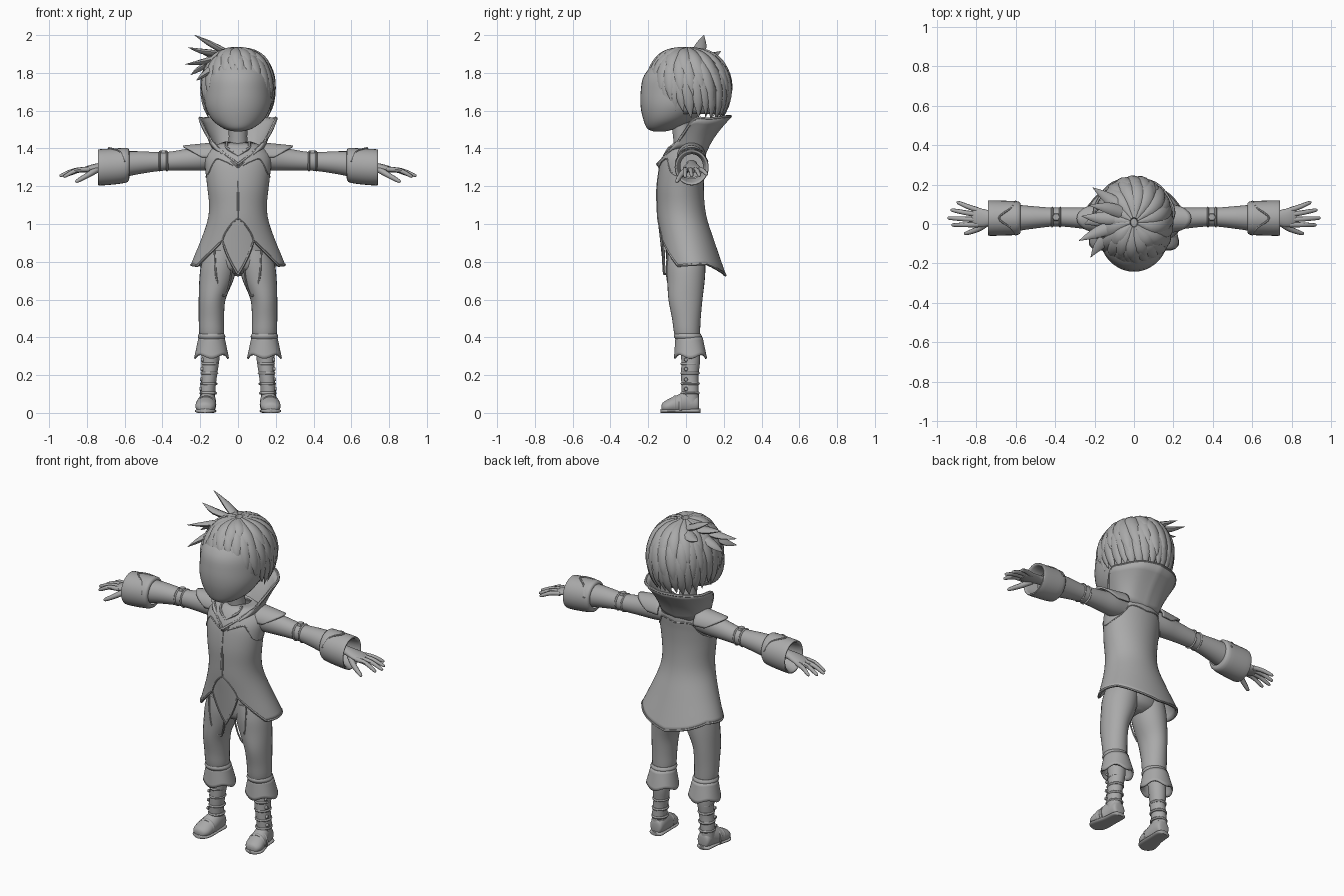
import bpy, bmesh, random
from math import sin, cos, pi, radians, asin
from mathutils import Vector

random.seed(4)
cube = bpy.data.objects.get("Cube")
if cube:
    bpy.data.objects.remove(cube)

grey = bpy.data.materials.new("plain grey")
grey.use_nodes = True
GREY = (0.4, 0.4, 0.4, 1)
grey.diffuse_color = GREY
grey.node_tree.nodes["Principled BSDF"].inputs["Base Color"].default_value = GREY
parts = []


def smooth(rows, k=4):
    """Catmull-Rom resampling of a list of equal-length tuples."""
    out = []
    for i in range(len(rows) - 1):
        a, b, c, d = (rows[max(0, min(len(rows) - 1, i + j))] for j in (-1, 0, 1, 2))
        for s in range(k):
            t = s / k
            out.append(tuple(q + .5 * t * (r - p + t * (2 * p - 5 * q + 4 * r - w + t * (3 * (q - r) + w - p)))
                             for p, q, r, w in zip(a, b, c, d)))
    return out + [tuple(rows[-1])]


def lerp_table(table, key):
    """Linear lookup in rows sorted by their first column."""
    for a, b in zip(table, table[1:]):
        if key <= b[0]:
            t = max(0, (key - a[0]) / (b[0] - a[0]))
            return [p + (q - p) * t for p, q in zip(a, b)]
    return list(table[-1])


def skin(name, rows, wrap=True, caps=True, thick=0, mirror=False):
    """Mesh from rows of points."""
    bm = bmesh.new()
    grid = [[bm.verts.new(p) for p in row] for row in rows]
    n = len(rows[0])
    for a, b in zip(grid, grid[1:]):
        for i in range(n if wrap else n - 1):
            j = (i + 1) % n
            bm.faces.new((a[i], a[j], b[j], b[i]))
    if caps and wrap:
        bm.faces.new(grid[0])
        bm.faces.new(grid[-1])
    bmesh.ops.recalc_face_normals(bm, faces=bm.faces)
    return finish(name, bm, thick, mirror)


def finish(name, bm, thick=0, mirror=False):
    me = bpy.data.meshes.new(name)
    bm.to_mesh(me)
    bm.free()
    me.materials.append(grey)
    ob = bpy.data.objects.new(name, me)
    bpy.context.collection.objects.link(ob)
    if thick:
        mod = ob.modifiers.new("thickness", 'SOLIDIFY')
        mod.thickness, mod.offset = thick, 0
    if mirror:
        mod = ob.modifiers.new("mirror", 'MIRROR')
        mod.use_mirror_merge = False
    parts.append(ob)
    return ob


def loft(name, rings, axis='Z', n=28, k=4, floor=None, **kw):
    """Rings are (height, centre a, centre b, radius a, radius b)."""
    rows = []
    for h, ca, cb, ra, rb in smooth(rings, k):
        row = []
        for i in range(n):
            a, b = ca + ra * cos(2 * pi * i / n), cb + rb * sin(2 * pi * i / n)
            if floor is not None:
                b = max(b, floor)
            row.append({'Z': (a, b, h), 'X': (h, a, b), 'Y': (a, h, b)}[axis])
        rows.append(row)
    return skin(name, rows, **kw)


def sweep(name, pts, wide, thin=None, hub=None, n=8, k=4, **kw):
    """Tapered tube; flat side faces away from hub."""
    m = len(pts) - 1
    thin = thin or wide
    path = smooth([(*p, w, t) for p, w, t in zip(pts, wide, thin)], k)
    rows = []
    for i, p in enumerate(path):
        here = Vector(p[:3])
        tan = Vector(path[min(i + 1, len(path) - 1)][:3]) - Vector(path[max(i - 1, 0)][:3])
        side = tan.cross(here - hub if hub else Vector((.1, .2, 1))).normalized()
        nor = side.cross(tan).normalized()
        rows.append([here + side * p[3] * cos(2 * pi * j / n) + nor * p[4] * sin(2 * pi * j / n)
                     for j in range(n)])
    return skin(name, rows, **kw)


def piping(name, pts, r=.004, **kw):
    sweep(name, pts, [r] * len(pts), n=6, **kw)


# Head and neck
loft("head", [(1.49, 0, -.14, .02, .03), (1.505, 0, -.13, .075, .075), (1.55, 0, -.095, .135, .13),
              (1.62, 0, -.06, .172, .18), (1.70, 0, -.035, .18, .205), (1.79, 0, -.02, .172, .2),
              (1.87, 0, 0, .125, .14), (1.91, 0, 0, .03, .04)], n=40)
loft("neck", [(1.36, 0, 0, .065, .06), (1.43, 0, -.015, .05, .05), (1.56, 0, -.03, .05, .05)])

# Hair cap under the locks
bm = bmesh.new()
bmesh.ops.create_uvsphere(bm, u_segments=36, v_segments=24, radius=1)
for v in bm.verts:
    v.co = Vector((v.co.x * .178, v.co.y * .21 + .01, v.co.z * .205 + 1.71))
bare = [f for f in bm.faces if f.calc_center_median().z < (1.79 if f.calc_center_median().y < -.09 else 1.58)]
bmesh.ops.delete(bm, geom=bare, context='FACES')
finish("hair_cap", bm, thick=.008)

HUB = Vector((0, 0, 1.71))


def hair_point(az, pol, grow):
    s = sin(pol) if pol < pi / 2 else 1 - .22 * ((pol - pi / 2) / .9) ** 2
    return HUB + Vector((.187 * s * sin(az), -.222 * s * cos(az) + .008, .215 * cos(pol))) * grow


# Locks swirling out from the crown, in three overlapping layers
for layer, (count, share, grow) in enumerate([(30, 1, .98), (24, .8, 1.015), (16, .6, 1.035)]):
    for i in range(count):
        az = 2 * pi * (i + .5 * layer) / count
        front = abs((az + pi) % (2 * pi) - pi)
        end = 90 if front < .85 else 128 if front < 2 else 133
        end = radians(end + random.uniform(-9, 9)) * share
        twist = random.uniform(.15, .4)
        pts = [hair_point(az + twist * (t - 1), .1 + (end - .1) * t, grow + g)
               for t, g in ((0, -.01), (.3, 0), (.55, .015), (.8, .01), (1, .02))]
        sweep("hair_lock", pts, [.008, .03, .036, .027, .001], [.008, .014, .016, .012, .001], HUB, k=3)

# Stray spikes on the right side of the crown
for mid, tip in [((-.13, .08, 1.945), (-.23, .095, 2.0)), ((-.17, .03, 1.91), (-.265, .04, 1.935)),
                 ((-.18, -.04, 1.86), (-.28, -.085, 1.845)), ((-.13, .13, 1.89), (-.21, .185, 1.915)),
                 ((-.17, -.1, 1.8), (-.22, -.17, 1.76)), ((-.19, .02, 1.83), (-.25, .0, 1.79))]:
    root = (mid[0] * .3, mid[1] * .4 + .02, 1.9)
    sweep("hair_spike", [root, mid, tip], [.03, .03, .001], [.014, .016, .001], HUB)

# Long coat: height, half width, front, back
BODY = smooth([(.70, .265, -.11, .215), (.78, .245, -.117, .188), (.92, .188, -.132, .14),
               (1.02, .155, -.143, .107), (1.10, .147, -.146, .093), (1.20, .157, -.147, .088),
               (1.30, .168, -.135, .093), (1.36, .166, -.115, .1), (1.41, .125, -.08, .09),
               (1.43, .07, -.05, .07)])
HEM = [(0, .73), (25, .91), (60, .775), (90, .78), (120, .785), (150, .75), (180, .725)]


def coat_point(deg, z, out=0):
    _, rx, yf, yb = lerp_table(BODY, z)
    a = radians(deg)
    return ((rx + out) * sin(a), (yf + yb) / 2 - ((yb - yf) / 2 + out) * cos(a), z)


def hem(deg):
    return lerp_table(HEM, abs((deg + 180) % 360 - 180))[1]


STEPS = 30
skin("coat", [[coat_point(d, 1.43 + (hem(d) - 1.43) * r / STEPS) for d in range(0, 360, 5)]
              for r in range(STEPS + 1)], caps=False, thick=.012)
piping("coat_hem", [coat_point(d, hem(d) + .004, .003) for d in range(0, 361, 5)], .007, k=1)
piping("coat_front_seam", [coat_point(0, z, .006) for z in (1.31, 1.2, 1.1, 1.03)])
piping("front_panel_edge", [coat_point(d, z, .006) for d, z in ((0, 1.03), (12, 1.0), (22, .95), (25, .91))],
       mirror=True)
piping("placket", [coat_point(2, z, .007) for z in (1.17, 1.12, 1.07)], mirror=True)
piping("yoke_edge", [coat_point(d, z, .006) for d, z in
                     ((8, 1.31), (25, 1.335), (40, 1.345), (52, 1.31), (65, 1.27), (90, 1.25), (115, 1.27),
                      (132, 1.3), (145, 1.345), (160, 1.35), (180, 1.34))], mirror=True)

# Flared standing collar running down into the lapels
LOW = [(0, .09, 1.35), (.09, .08, 1.37), (.13, .03, 1.395), (.125, -.05, 1.40), (.08, -.105, 1.365), (0, -.14, 1.30)]
TOP = [(0, .235, 1.57), (.11, .205, 1.567), (.18, .125, 1.557), (.2, .04, 1.55), (.135, -.045, 1.43), (0, -.152, 1.315)]
half = smooth([a + b for a, b in zip(LOW, TOP)], 5)
loop = [(-r[0], r[1], r[2], -r[3], r[4], r[5]) for r in half[:0:-1]] + half
sheet = []
for s in range(7):
    t = s / 6
    sag = -.02 * sin(pi * t)
    sheet.append([(Vector(r[:3]).lerp(Vector(r[3:]), t) + Vector((0, sag * max(0, r[4]) * 4, 0))) for r in loop])
skin("collar", sheet, wrap=False, thick=.014)
piping("collar_edge", [r[3:] for r in loop], .008, k=1)
piping("shirt_neckline", [(.06, -.05, 1.43), (.055, -.09, 1.40), (0, -.115, 1.36)], .008, mirror=True)

# Sleeves, shoulder caps and cuffs
loft("sleeve", [(.10, .02, 1.35, .06, .06), (.18, .025, 1.35, .062, .066), (.26, .03, 1.342, .054, .058),
                (.36, .035, 1.333, .048, .05), (.42, .035, 1.33, .048, .05), (.52, .033, 1.325, .058, .06),
                (.62, .03, 1.315, .07, .07)], 'X', mirror=True)
for x in (.375, .415):
    loft("elbow_band", [(x - .006, .035, 1.332, .047, .049), (x, .035, 1.332, .053, .055),
                        (x + .006, .035, 1.331, .047, .049)], 'X', mirror=True)
loft("elbow_stud", [(1.375, .395, .035, .022, .022), (1.39, .395, .035, .018, .018)], n=6, k=1, mirror=True)
cap_rows = []
for s in range(9):
    row = []
    for d in range(-90, 91, 10):
        a = radians(d)
        x = .12 + (.29 - .10 * (d / 90) ** 2 - .12) * s / 8
        drop = .1 * (x - .12)
        row.append((x, .028 + (.074 - drop) * sin(a), 1.352 + (.076 - drop) * cos(a)))
    cap_rows.append(row)
skin("shoulder_cap", cap_rows, wrap=False, thick=.01, mirror=True)
loft("sleeve_cuff", [(.575, .03, 1.315, .066, .066), (.585, .03, 1.312, .084, .09), (.65, .03, 1.305, .088, .095),
                     (.73, .03, 1.30, .09, .096), (.74, .03, 1.30, .085, .09), (.73, .03, 1.30, .076, .08),
                     (.66, .03, 1.305, .06, .065)], 'X', k=3, caps=False, mirror=True)
piping("cuff_fold", [(.60, .115, 1.33), (.625, .08, 1.383), (.685, .03, 1.402), (.625, -.02, 1.383),
                     (.60, -.055, 1.33)], .005, mirror=True)

# Hands
loft("palm", [(.60, .03, 1.315, .03, .024), (.70, .03, 1.308, .032, .022), (.76, .03, 1.298, .045, .02),
              (.80, .035, 1.29, .048, .017), (.825, .035, 1.285, .035, .011)], 'X', n=20, mirror=True)
for y0, y1, x1, z1 in [(-.003, -.005, .925, 1.25), (.022, .03, .945, 1.253), (.047, .07, .93, 1.255),
                       (.07, .108, .90, 1.26)]:
    sweep("finger", [(.79, y0, 1.29), ((.79 + x1) / 2, (y0 + y1) / 2, 1.283), (x1 - .01, y1, z1 + .004), (x1, y1, z1)],
          [.014, .0125, .009, .002], mirror=True)
sweep("thumb", [(.74, .01, 1.293), (.79, -.025, 1.262), (.85, -.047, 1.228), (.86, -.05, 1.222)],
      [.018, .015, .01, .002], mirror=True)

# Trousers
loft("trouser_hips", [(.735, 0, 0, .05, .05), (.77, 0, 0, .15, .095), (.86, 0, 0, .172, .108),
                      (.98, 0, -.01, .14, .1)], mirror=False)
loft("trouser_leg", [(.86, .085, 0, .085, .1), (.78, .1, 0, .096, .103), (.70, .115, 0, .09, .099),
                     (.60, .137, -.003, .071, .09), (.50, .141, .002, .067, .076), (.42, .14, .006, .065, .068),
                     (.36, .14, .015, .05, .055)], mirror=True)
piping("trouser_panel_edge", [(.125, -.098, .86), (.115, -.1, .72), (.095, -.08, .645), (.07, -.06, .62),
                              (.045, -.07, .68), (.03, -.085, .78)], .005, mirror=True)
loft("knee_band", [(.39, .14, .012, .066, .068), (.405, .14, .01, .073, .074), (.42, .14, .008, .066, .068)],
     mirror=True)
frill = []
for s in range(7):
    t = s / 6
    frill.append([(.14 + (.064 + .024 * t) * cos(a), .016 + .008 * t + (.067 + .016 * t) * sin(a),
                   .40 - t * (.103 + .01 * cos(4 * a)))
                  for a in (2 * pi * i / 40 for i in range(40))])
skin("trouser_frill", frill, caps=False, thick=.01, mirror=True)

# Boots
loft("boot_shaft", [(.05, .162, .025, .04, .045), (.12, .16, .022, .04, .045), (.20, .152, .02, .041, .046),
                    (.28, .146, .025, .047, .05), (.38, .14, .02, .05, .053)], mirror=True)
loft("boot_foot", [(.07, .158, .045, .02, .025), (.06, .158, .05, .038, .045), (.01, .16, .055, .044, .062),
                   (-.045, .168, .045, .051, .05), (-.095, .173, .035, .052, .037), (-.122, .175, .03, .036, .025),
                   (-.13, .175, .028, .012, .012)], 'Y', floor=.004, mirror=True)
loft("boot_sole", [(.076, .158, .01, .02, .012), (.06, .158, .01, .042, .014), (-.01, .162, .01, .046, .014),
                   (-.09, .173, .01, .056, .014), (-.122, .175, .01, .04, .014), (-.134, .175, .01, .012, .01)],
     'Y', floor=0, mirror=True)
for y, r, h in ((-.06, .054, .049), (-.03, .052, .056)):
    loft("foot_strap", [(y - .008, .17, .043, r - .004, h - .005), (y, .169, .043, r, h),
                        (y + .008, .168, .043, r - .002, h)], 'Y', floor=.004, mirror=True)
for z in (.105, .155, .21, .26):
    cx = .164 - .06 * z
    loft("shaft_strap", [(z - .007, cx, .022, .042, .047), (z, cx, .022, .047, .051),
                         (z + .007, cx, .022, .042, .047)], mirror=True)
    loft("boot_button", [(cx + .035, .0, z + .022, .011, .011), (cx + .047, .0, z + .022, .009, .009)],
         'X', n=10, k=1, mirror=True)

# Smooth shading that keeps edges sharp
bpy.ops.object.select_all(action='DESELECT')
for ob in parts:
    ob.select_set(True)
bpy.context.view_layer.objects.active = parts[0]
bpy.ops.object.shade_smooth_by_angle(angle=radians(45))
